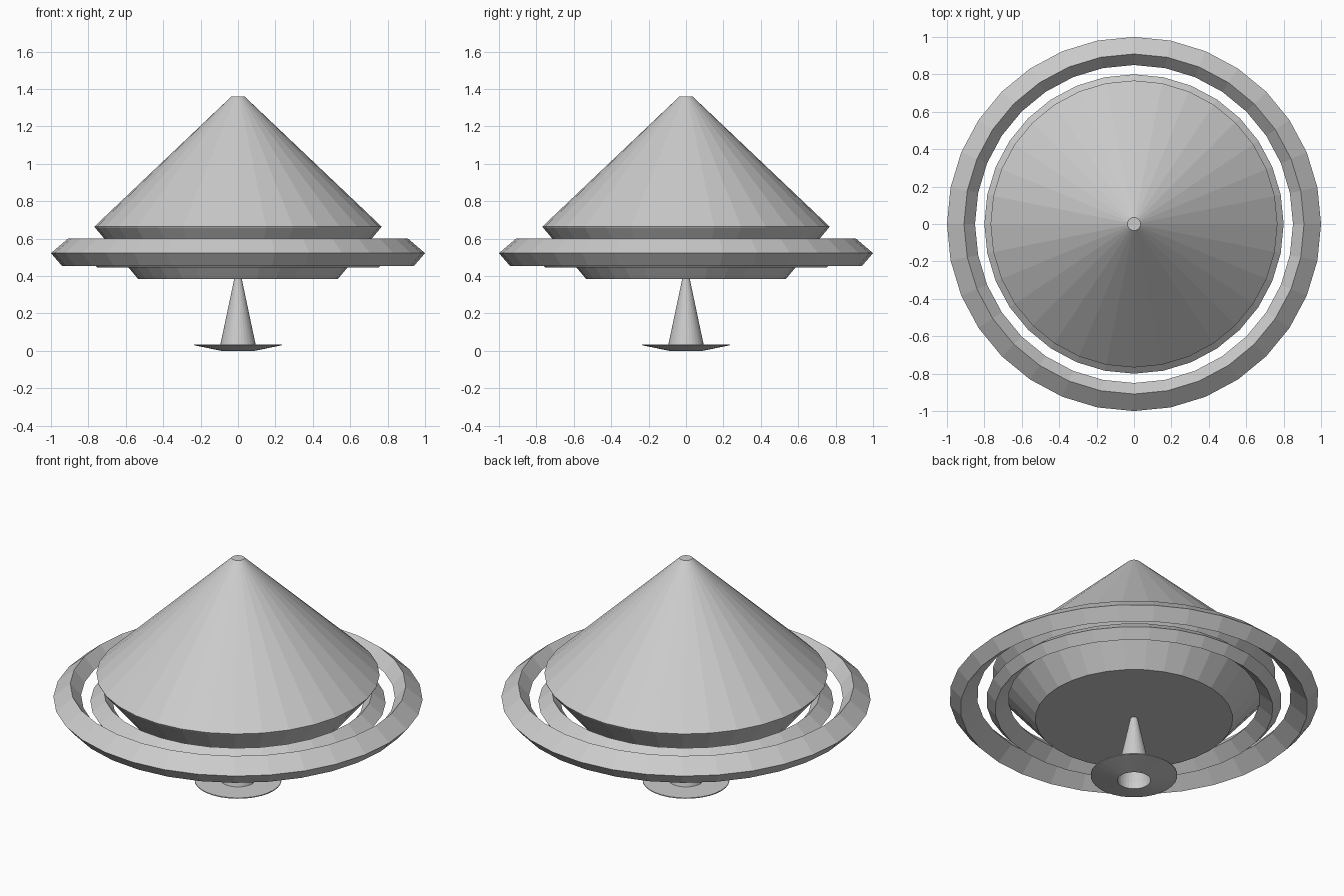
import bpy
import bmesh
from math import cos, sin, tau

SIDES = 32

if "Cube" in bpy.data.objects:
    bpy.data.objects.remove(bpy.data.objects["Cube"])

grey = bpy.data.materials.new("plain_grey")
grey.use_nodes = True
grey.diffuse_color = (0.6, 0.6, 0.6, 1)
grey.node_tree.nodes["Principled BSDF"].inputs["Base Color"].default_value = (0.6, 0.6, 0.6, 1)


def lathe(name, profile, closed=False, cap_start=False, cap_end=False):
    """Turn a (radius, height) profile about the z axis."""
    bm = bmesh.new()
    rings = [[bm.verts.new((r * cos(tau * i / SIDES), r * sin(tau * i / SIDES), z))
              for i in range(SIDES)] for r, z in profile]
    pairs = list(zip(rings, rings[1:]))
    if closed:
        pairs.append((rings[-1], rings[0]))
    for low, high in pairs:
        for i in range(SIDES):
            j = (i + 1) % SIDES
            bm.faces.new((low[i], low[j], high[j], high[i]))
    if cap_start:
        bm.faces.new(rings[0][::-1])
    if cap_end:
        bm.faces.new(rings[-1])
    mesh = bpy.data.meshes.new(name)
    bm.to_mesh(mesh)
    bm.free()
    mesh.materials.append(grey)
    obj = bpy.data.objects.new(name, mesh)
    bpy.context.collection.objects.link(obj)
    return obj


def ring(name, scale, height):
    """Ring with a skewed diamond section."""
    section = [(0.941, -0.073), (1.0, -0.005), (0.909, 0.073), (0.85, 0.005)]
    lathe(name, [(r * scale, height + z * scale) for r, z in section], closed=True)


# Conical roof and tapered hull
lathe("hull", [(0.535, 0.385), (0.763, 0.657), (0.767, 0.665), (0.035, 1.36)],
      cap_start=True, cap_end=True)

# Two floating rings
ring("outer_ring", 1.0, 0.527)
ring("inner_ring", 0.8, 0.504)

# Hollow stem and its dished foot
lathe("stem", [(0.095, 0.03), (0.02, 0.385)])
lathe("foot", [(0.09, 0.0), (0.235, 0.03), (0.235, 0.035), (0.09, 0.035)], closed=True)
